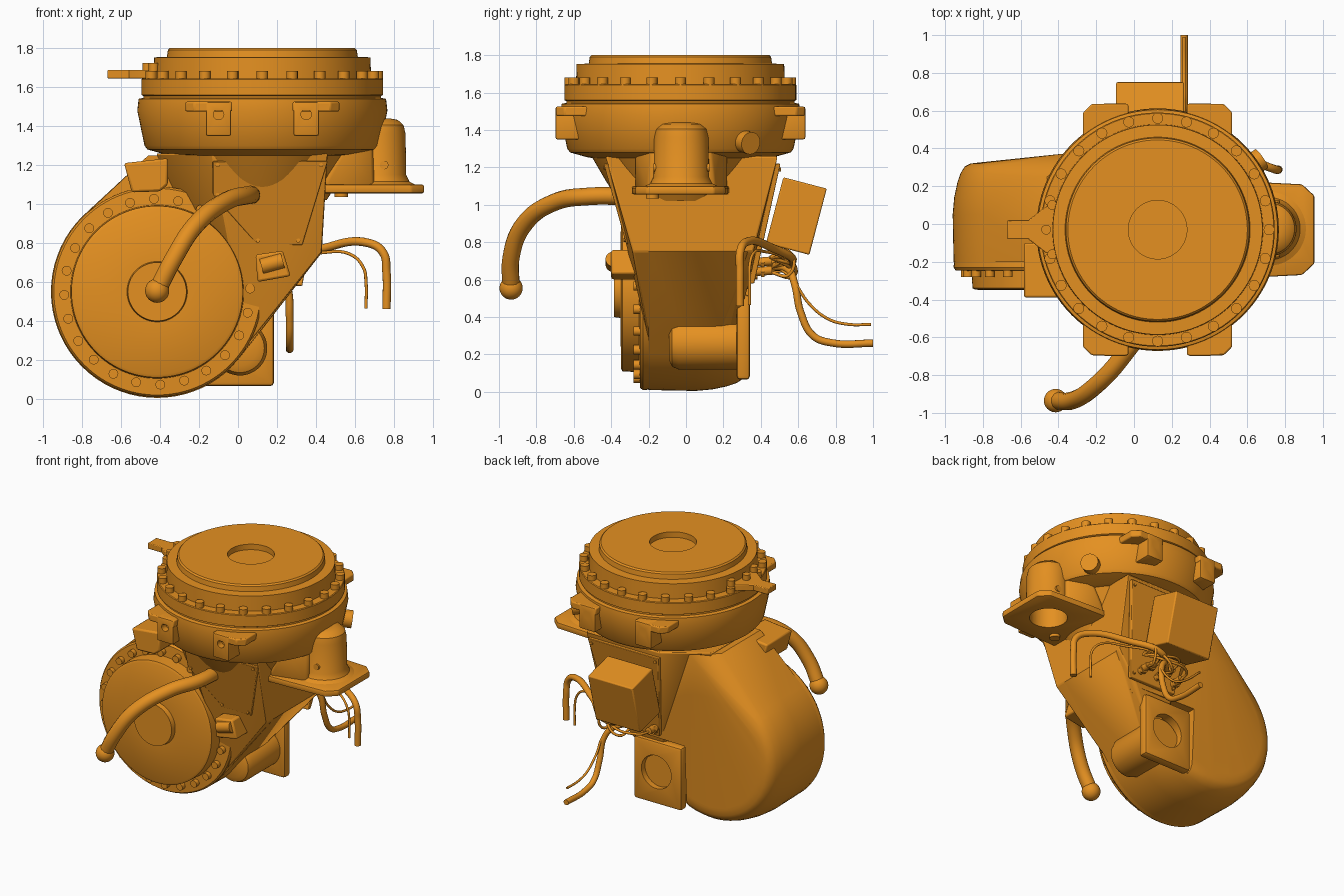
import bpy, bmesh, math, random
from mathutils import Vector, Matrix

if "Cube" in bpy.data.objects:
    bpy.data.objects.remove(bpy.data.objects["Cube"])

random.seed(3)
mat = bpy.data.materials.new("orange_paint")
mat.diffuse_color = (0.78, 0.28, 0.015, 1)
mat.use_nodes = True
mat.node_tree.nodes["Principled BSDF"].inputs["Base Color"].default_value = mat.diffuse_color
CX, CY = 0.125, -0.03          # vertical turning axis
DX, DZ = -0.415, 0.55          # lower joint axis


def smooth(me, angle=35):
    for p in me.polygons:
        p.use_smooth = True
    me.set_sharp_from_angle(angle=math.radians(angle))


def finish(name, bm, bevel=0):
    bmesh.ops.recalc_face_normals(bm, faces=bm.faces)
    me = bpy.data.meshes.new(name)
    bm.to_mesh(me)
    bm.free()
    smooth(me)
    me.materials.append(mat)
    ob = bpy.data.objects.new(name, me)
    bpy.context.collection.objects.link(ob)
    if bevel:
        m = ob.modifiers.new("bevel", 'BEVEL')
        m.width, m.segments, m.limit_method = bevel, 2, 'ANGLE'
    return ob


def lathe(name, profile, origin, axis=(0, 0, 1), steps=96):
    bm = bmesh.new()
    vs = [bm.verts.new((r, 0, h)) for r, h in profile]
    es = [bm.edges.new(p) for p in zip(vs, vs[1:])]
    bmesh.ops.spin(bm, geom=vs + es, cent=(0, 0, 0), axis=(0, 0, 1), angle=math.tau, steps=steps)
    bmesh.ops.remove_doubles(bm, verts=bm.verts, dist=1e-4)
    rot = Vector(axis).to_track_quat('Z', 'Y').to_matrix().to_4x4()
    bm.transform(Matrix.Translation(origin) @ rot)
    return finish(name, bm)


def cyl(name, r, p0, p1, steps=32):
    d = Vector(p1) - Vector(p0)
    h = d.length
    return lathe(name, [(0, 0), (r, 0), (r, h), (0, h)], p0, d, steps)


def hull(name, pts, bevel=0):
    bm = bmesh.new()
    for p in pts:
        bm.verts.new(p)
    bmesh.ops.convex_hull(bm, input=bm.verts)
    bmesh.ops.delete(bm, geom=[v for v in bm.verts if not v.link_faces], context='VERTS')
    bmesh.ops.dissolve_limit(bm, angle_limit=0.01, verts=bm.verts, edges=bm.edges)
    return finish(name, bm, bevel)


def box(name, lo, hi, bevel=0.01):
    return hull(name, [(x, y, z) for x in (lo[0], hi[0]) for y in (lo[1], hi[1])
                       for z in (lo[2], hi[2])], bevel)


def cut(obs, cutter):
    # subtract the cutter, keep crisp edges, drop the cutter
    for ob in obs:
        m = ob.modifiers.new("hole", 'BOOLEAN')
        m.operation, m.object, m.solver = 'DIFFERENCE', cutter, 'EXACT'
        dg = bpy.context.evaluated_depsgraph_get()
        me = bpy.data.meshes.new_from_object(ob.evaluated_get(dg))
        ob.modifiers.clear()
        ob.data = me
        smooth(me)
    bpy.data.objects.remove(cutter)


def tube(name, pts, r):
    cu = bpy.data.curves.new(name, 'CURVE')
    cu.dimensions, cu.bevel_depth, cu.bevel_resolution = '3D', r, 4
    cu.use_fill_caps = True
    cu.resolution_u = 10
    s = cu.splines.new('BEZIER')
    s.bezier_points.add(len(pts) - 1)
    for b, p in zip(s.bezier_points, pts):
        b.co = p
        b.handle_left_type = b.handle_right_type = 'AUTO'
    cu.materials.append(mat)
    ob = bpy.data.objects.new(name, cu)
    bpy.context.collection.objects.link(ob)


# Upper turret: flanges, housing and flared underside
lathe("turret", [(0, 1.76), (.155, 1.76), (.155, 1.8), (.475, 1.8), (.485, 1.79), (.49, 1.755),
                 (.555, 1.753), (.558, 1.645), (.615, 1.645), (.62, 1.64), (.62, 1.56), (.61, 1.555),
                 (.61, 1.545), (.635, 1.54), (.642, 1.48), (.605, 1.3), (.59, 1.28), (.5, 1.255),
                 (.47, 1.25), (.40, 1.13), (.33, 1.02), (0, 1.02)], (CX, CY, 0))
for i in range(24):
    a = math.tau * i / 24
    x, y = CX + .59 * math.cos(a), CY + .59 * math.sin(a)
    cyl("turret_bolt", .029, (x, y, 1.63), (x, y, 1.682), 16)

# Lower arm housing: rounded drum joined to a column under the turret
pts = []
for y, r in ((-.2, .54), (.05, .545), (.14, .537), (.22, .52), (.27, .503), (.305, .48), (.32, .45), (.325, .41)):
    pts += [(DX + r * math.cos(math.tau * i / 72), y, DZ + r * math.sin(math.tau * i / 72)) for i in range(72)]
pts += [(x, y, z) for x, z in ((.43, .75), (.43, 1.25)) for y in (-.2, .33)]
pts += [(-.46, -.2, 1.25), (-.46, .25, 1.25), (-.3, .38, 1.25)]
arm = hull("lower_arm_housing", pts)
# Shallow dished back face and a pocket for the motor mount
cut([arm], lathe("dish_cutter", [(0, 0), (.36, 0), (.375, .01), (.42, .08), (.42, .2), (0, .2)], (DX, .283, DZ), (0, 1, 0), 72))
cut([arm], box("pocket_cutter", (-.23, .275, -.1), (.5, .6, .55), 0))

# Flared neck between arm and turret
hull("neck", [(-.13, -.43, 1.26), (.46, -.43, 1.26), (.43, -.285, .75), (.1, -.28, .75), (-.3, -.19, 1.0),
              (.05, -.2, .28), (.04, .25, .28),
              (-.13, .49, 1.26), (.46, .49, 1.26), (.43, .36, .75), (-.05, .33, .56), (.26, .33, .56),
              (-.42, -.2, 1.26), (-.42, .3, 1.26)], .015)

# Front joint disc with cover, hub and bolt circle
lathe("joint_disc", [(0, -.05), (.535, -.05), (.54, .03), (.53, .045), (.445, .05), (.44, .14), (.425, .148),
                     (.155, .15), (.15, .185), (0, .185)], (DX, -.2, DZ), (0, -1, 0))
for i in range(24):
    a = math.tau * (i + .13) / 24
    x, z = DX + .477 * math.cos(a), DZ + .477 * math.sin(a)
    cyl("joint_bolt", .025, (x, -.24, z), (x, -.28, z), 16)


# Tilted access covers on front and back of the neck
def cover(name, outline, ytop, ybot, ztop, zbot, t):
    def y(z):
        return ybot + (ytop - ybot) * (z - zbot) / (ztop - zbot)
    hull(name, [(x, y(z) + d, z) for x, z in outline for d in (0, t)], .005)
    cx = sum(p[0] for p in outline) / len(outline)
    cz = sum(p[1] for p in outline) / len(outline)
    for x, z in outline:
        x, z = x + (cx - x) * .1, z + (cz - z) * .1
        cyl("cover_screw", .011, (x, y(z), z), (x, y(z) + t * 1.3, z), 10)


cover("front_cover", [(-.13, 1.22), (.46, 1.22), (.33, .79), (.1, .79), (-.13, 1.05)], -.415, -.295, 1.22, .79, -.025)
cover("back_cover", [(-.13, 1.22), (.44, 1.22), (.33, .58), (-.04, .58)], .475, .335, 1.22, .58, .03)

# Lifting brackets, mirrored about both turret axes
for sx in (-1, 1):
    for sy in (-1, 1):
        hull("bracket_bar", [(CX + sx * u, CY + sy * v, z) for u, v in
                             ((.155, .4), (.155, .665), (.35, .665), (.395, .62), (.395, .4))
                             for z in (1.475, 1.525)], .008)
        x = CX + sx * .225
        ends = sorted((CY + sy * .45, CY + sy * .668))
        lug = box("bracket_lug", (x - .065, ends[0], 1.35), (x + .065, ends[1], 1.525))
        cut([lug], cyl("lug_hole_cutter", .027, (x, CY + sy * .62, 1.46), (x, CY + sy * .75, 1.46), 24))

# Right-hand support foot with hollow column and web to the turret
foot = hull("support_foot", [(x, CY + s * y, z) for x, y in ((.43, .26), (.6, .255), (.89, .24), (.955, .18))
                             for s in (-1, 1) for z in (1.055, 1.1)], .01)
col = lathe("support_column", [(0, 1.07), (.2, 1.07), (.195, 1.1), (.165, 1.115), (.148, 1.15), (.145, 1.36),
                               (.135, 1.405), (.105, 1.432), (.06, 1.44), (0, 1.44)], (.715, -.025, 0))
web = hull("support_web", [(x, -.025 + s * y, z) for x, y, z in ((.43, .25, 1.08), (.7, .18, 1.08), (.55, .25, 1.3),
                                                                 (.69, .15, 1.37), (.5, .15, 1.42)) for s in (-1, 1)], .02)
cut([foot, col, web], cyl("foot_hole_cutter", .125, (.715, -.025, .95), (.715, -.025, 1.28), 48))
cyl("foot_stud", .035, (.53, -.18, 1.035), (.53, -.18, 1.07))
cyl("foot_side_pin", .022, (.75, -.175, 1.2), (.75, .125, 1.2), 20)

# Side port on the turret, angled outward
d = Vector((.82, .56, -.15)).normalized()
c = Vector((CX, CY, 1.43))
port = cyl("side_port", .06, c + d * .45, c + d * .675)
cut([port], cyl("side_port_cutter", .035, c + d * .63, c + d * .8))

# Left-hand stop tab
hull("stop_tab", [(x, CY + s * .05, z) for x in (-.67, -.5) for s in (-1, 1) for z in (1.645, 1.688)], .005)
hull("stop_tab_root", [(x, CY + s * y, z) for x, y in ((-.56, .05), (-.47, .12), (-.38, .15)) for s in (-1, 1)
                       for z in (1.645, 1.688)], .005)
for y in (-.13, 0, .13):
    x = -.465 + .25 * abs(y)
    cyl("stop_tab_bolt", .026, (x, CY + y, 1.66), (x, CY + y, 1.725), 16)

# Wedge stop above the joint disc and cable clamp beside it
hull("wedge_stop", [(x, y, z) for x, z in ((-.585, 1.21), (-.36, 1.235), (-.36, 1.1), (-.4, 1.065), (-.545, 1.06))
                    for y in (-.39, -.1)], .012)
hull("cable_clamp", [(x, y, z) for x, z in ((.09, .74), (.23, .76), (.27, .63), (.1, .6)) for y in (-.4, -.2)], .012)
cyl("clamp_roller", .04, (.12, -.39, .68), (.23, -.39, .71))

# Motor mount at the lower back
plate = box("motor_plate", (-.2, .27, .065), (.185, .342, .52), .02)
cut([plate], cyl("motor_hole_cutter", .12, (0, .2, .3), (0, .5, .3), 48))
lathe("motor_barrel", [(0, 0), (.14, 0), (.14, .34), (.125, .375), (.09, .39), (0, .39)], (.01, .3, .26), (0, -1, 0), 48)
for x, z in ((-.3, .8), (-.36, .3), (-.36, .15 + .08)):
    lathe("drain_plug", [(0, .005), (.02, .005), (.022, .018), (.035, .018), (.036, -.06), (0, -.06)],
          (x, .285, z), (0, 1, 0), 24)

# Tilted electrical box
ebox = box("electrical_box", (-.18, -.12, -.183), (.18, .12, .183), .008)
ebox.location = (.085, .59, .94)
ebox.rotation_euler = (math.radians(-14.7), 0, 0)

# Connectors and short cords under the box
for i in range(5):
    x = -.02 + i * .07
    z = .64 + .05 * (i % 2)
    cyl("connector", .024, (x, .34, z), (x, .46, z + .01), 16)
    cyl("connector_nut", .031, (x, .4, z), (x, .42, z), 6)
    tube("short_cord", [(x, .45, z), (x + .03, .54 + random.uniform(0, .05), z + random.uniform(-.03, .05)),
                        (.22 + .02 * i, .55, .67 + .02 * i), (.3, .45, .72)], .009)

# Long cables leaving the rear connectors
tube("side_cable", [(.12, .45, .68), (.24, .57, .7), (.43, .46, .77), (.67, .32, .8), (.745, .29, .75),
                    (.762, .288, .65), (.762, .288, .46)], .022)
tube("side_wire", [(.12, .45, .66), (.25, .52, .71), (.43, .42, .75), (.58, .36, .74), (.645, .34, .67),
                   (.657, .34, .6), (.657, .34, .465)], .008)
tube("rear_cable", [(.1, .45, .67), (.2, .55, .65), (.25, .58, .58), (.265, .615, .42), (.265, .68, .3),
                    (.265, .78, .262), (.265, 1.0, .26)], .02)
tube("rear_wire", [(.15, .5, .66), (.25, .57, .6), (.265, .66, .47), (.265, .76, .39), (.265, .86, .362),
                   (.265, .99, .36)], .008)

# Thick front hose with ball end
tube("front_hose", [(.07, -.3, 1.045), (.05, -.52, 1.045), (-.06, -.7, 1.015), (-.22, -.87, .89),
                    (-.33, -.935, .72), (-.415, -.935, .555)], .047)
lathe("hose_ball", [(.062 * math.sin(math.pi * i / 16), -.062 * math.cos(math.pi * i / 16)) for i in range(17)],
      (-.415, -.935, .555), steps=32)
